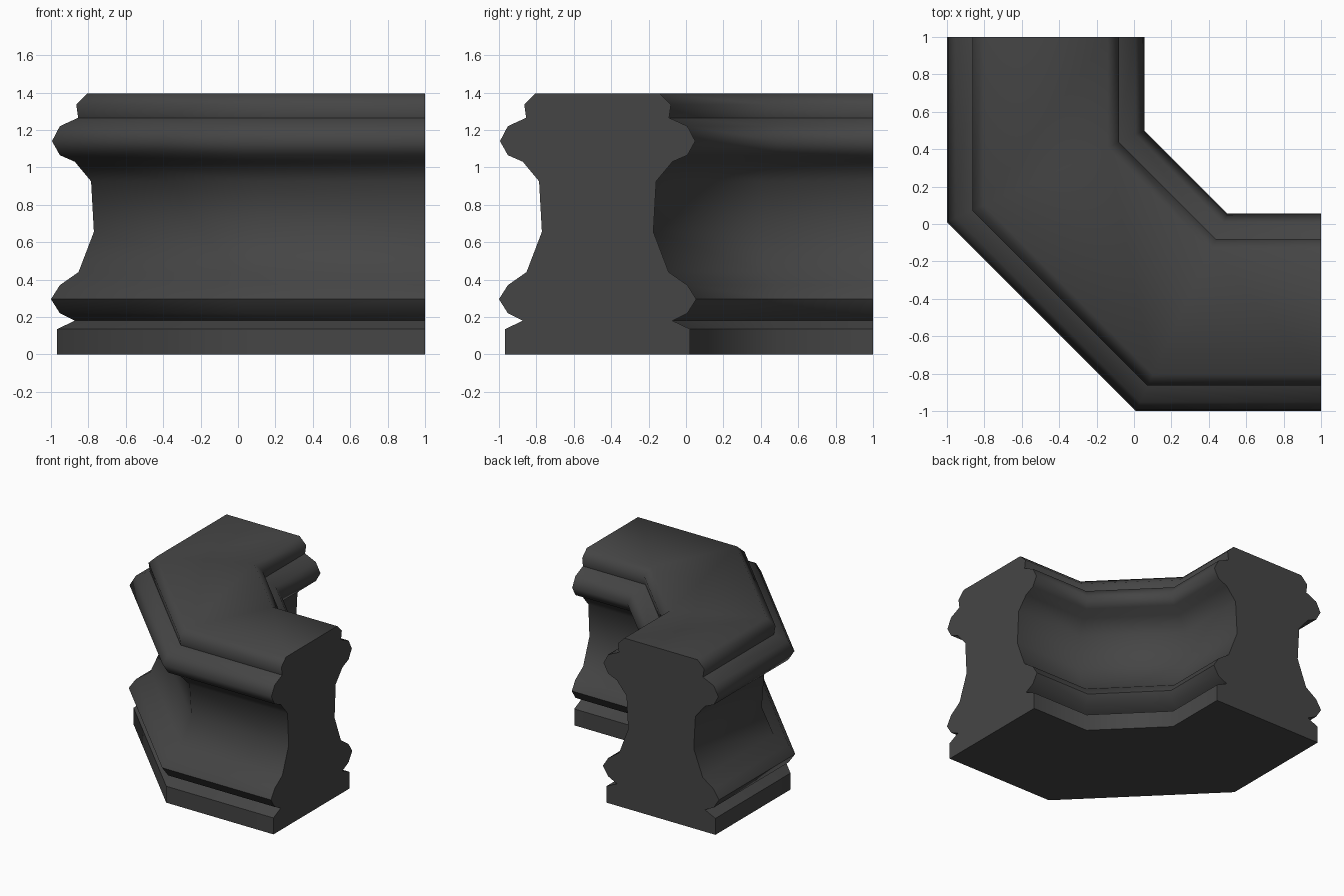
import bpy
import bmesh
from math import radians

cube = bpy.data.objects.get("Cube")
if cube:
    bpy.data.objects.remove(cube)

# Single dark stone colour
stone = bpy.data.materials.new("dark_grey_stone")
stone.use_nodes = True
colour = (0.06, 0.06, 0.06, 1)
stone.diffuse_color = colour
bsdf = stone.node_tree.nodes["Principled BSDF"]
bsdf.inputs["Base Color"].default_value = colour
bsdf.inputs["Roughness"].default_value = 0.8

# Half moulding profile: half width, height
half = [(0.495, 0), (0.495, 0.135), (0.4, 0.18), (0.48, 0.22),
        (0.5275, 0.295), (0.48, 0.37), (0.38, 0.44), (0.298, 0.655),
        (0.313, 0.925), (0.4, 1.03), (0.48, 1.065), (0.522, 1.14),
        (0.48, 1.22), (0.382, 1.265), (0.392, 1.335), (0.332, 1.395)]
centre = -0.4725
profile = [(centre - w, z) for w, z in half]
profile += [(centre + w, z) for w, z in reversed(half)]


def miter(v):
    """Position along the wall where its straight run meets the diagonal."""
    return 0.474 + 0.464 * v


# Cross-sections: right end, two mitred corners, back end
stations = [lambda v: (1, v), lambda v: (miter(v), v),
            lambda v: (v, miter(v)), lambda v: (v, 1)]

# Sweep the profile round the corner
bm = bmesh.new()
rings = [[bm.verts.new((*place(v), z)) for v, z in profile] for place in stations]
count = len(profile)
for a, b in zip(rings, rings[1:]):
    for i in range(count):
        j = (i + 1) % count
        bm.faces.new((a[i], a[j], b[j], b[i]))
bm.faces.new(rings[0])
bm.faces.new(rings[-1])
bmesh.ops.recalc_face_normals(bm, faces=bm.faces)

mesh = bpy.data.meshes.new("corner_wall")
bm.to_mesh(mesh)
bm.free()
mesh.materials.append(stone)
wall = bpy.data.objects.new("corner_wall", mesh)
bpy.context.collection.objects.link(wall)

# Soft mouldings with crisp grooves and ends
bpy.ops.object.select_all(action="DESELECT")
wall.select_set(True)
bpy.context.view_layer.objects.active = wall
bpy.ops.object.shade_smooth_by_angle(angle=radians(60))
